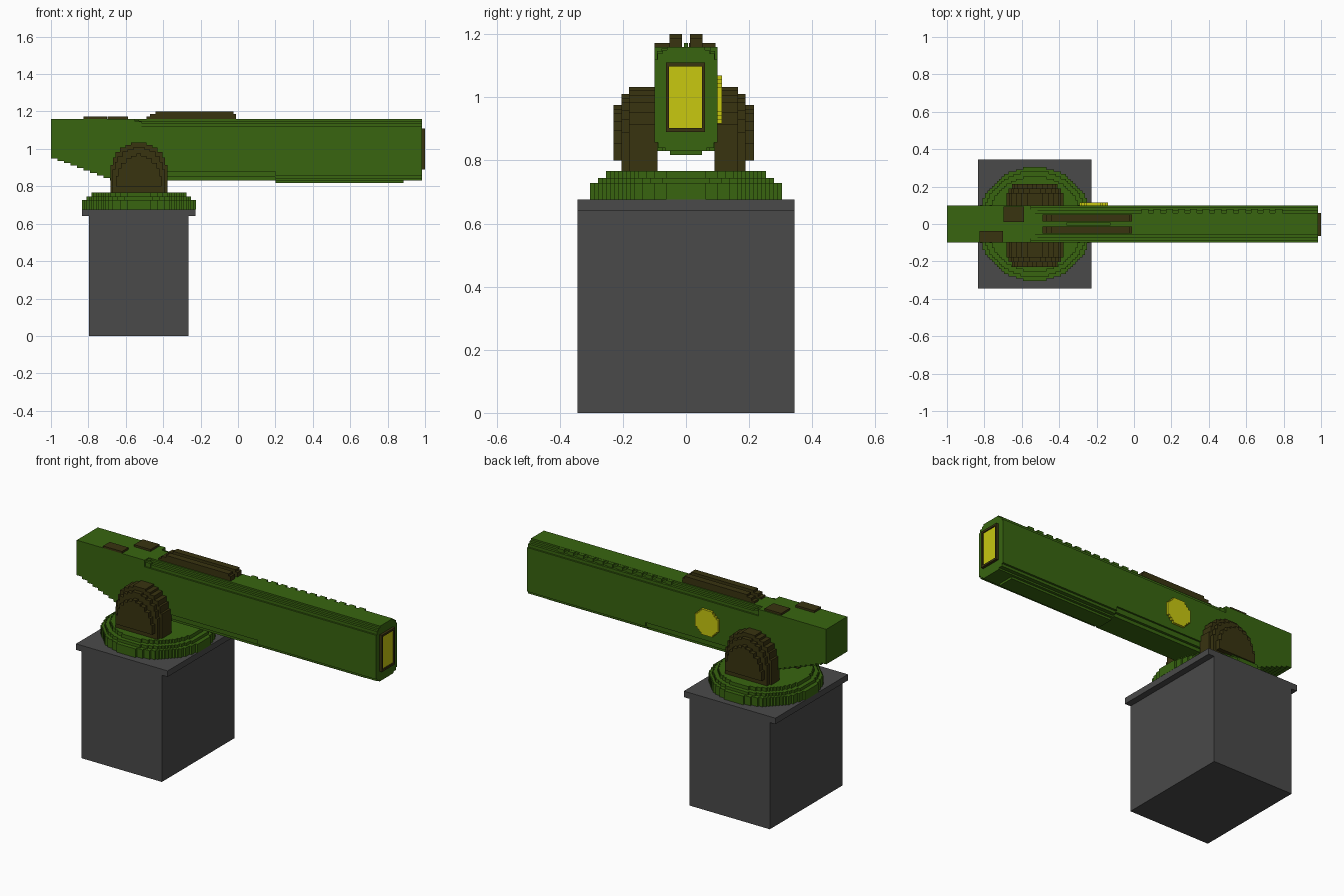
import bpy, bmesh, math

cube = bpy.data.objects.get("Cube")
if cube:
    bpy.data.objects.remove(cube, do_unlink=True)


def material(name, r, g, b):
    m = bpy.data.materials.new(name)
    m.use_nodes = True
    m.diffuse_color = (r, g, b, 1)
    m.node_tree.nodes["Principled BSDF"].inputs["Base Color"].default_value = (r, g, b, 1)
    return m


GREEN = material("olive_green", 0.040, 0.130, 0.005)
BROWN = material("dark_brown", 0.040, 0.033, 0.005)
YELLOW = material("yellow", 0.58, 0.58, 0.005)
GREY = material("dark_grey", 0.068, 0.068, 0.068)

V = 0.0127          # size of one block step
CX = -0.53          # turret axis


def prism(name, pts, axis, a, b, mat):
    """Extrude a 2D outline along an axis from a to b."""
    place = {"x": lambda u, v, d: (d, u, v),
             "y": lambda u, v, d: (u, d, v),
             "z": lambda u, v, d: (u, v, d)}[axis]
    bm = bmesh.new()
    rings = [[bm.verts.new(place(u, v, d)) for u, v in pts] for d in (a, b)]
    n = len(pts)
    bm.faces.new(rings[0])
    bm.faces.new(rings[1])
    for i in range(n):
        j = (i + 1) % n
        bm.faces.new((rings[0][i], rings[0][j], rings[1][j], rings[1][i]))
    bmesh.ops.recalc_face_normals(bm, faces=bm.faces)
    me = bpy.data.meshes.new(name)
    bm.to_mesh(me)
    bm.free()
    me.materials.append(mat)
    ob = bpy.data.objects.new(name, me)
    bpy.context.collection.objects.link(ob)
    return ob


def box(name, x, y, z, mat):
    outline = [(x[0], y[0]), (x[1], y[0]), (x[1], y[1]), (x[0], y[1])]
    return prism(name, outline, "z", z[0], z[1], mat)


def stepped(levels, c=0.0):
    """Symmetric stepped outline from (half width, bottom, top) levels, bottom first."""
    side = [p for w, lo, hi in levels for p in ((w, lo), (w, hi))]
    return [(c + w, z) for w, z in side] + [(c - w, z) for w, z in reversed(side)]


def block_circle(r, cu, cv):
    """Circle outline made of square steps."""
    n = round(r / V)
    rows = {}
    for i in range(-n, n):
        w = V * max(1, round(math.sqrt(max(0, r * r - ((i + 0.5) * V) ** 2)) / V))
        lo = rows[w][-1][0] if w in rows and rows[w][-1][1] == i else None
        if lo is None:
            rows.setdefault(w, []).append([i, i + 1])
        else:
            rows[w][-1][1] = i + 1
    levels = sorted((lo, hi, w) for w, spans in rows.items() for lo, hi in spans)
    return stepped([(w, cv + lo * V, cv + hi * V) for lo, hi, w in levels], cu)


# Pedestal
box("pedestal", (-0.797, -0.264), (-0.344, 0.344), (0, 0.64), GREY)
box("pedestal_cap", (-0.834, -0.226), (-0.344, 0.344), (0.64, 0.676), GREY)

# Turntable tiers
for i, (r, lo, hi) in enumerate([(0.305, 0.676, 0.728), (0.284, 0.728, 0.745), (0.257, 0.745, 0.766)]):
    prism(f"turntable_tier_{i + 1}", block_circle(r, CX, 0), "z", lo, hi, GREEN)


# Mounting arms: arched slabs stacked outward
def arch(w, base, top):
    shape = [(0, 0.12), (0.013, 0.08), (0.026, 0.05), (0.052, 0.025), (0.08, 0.012), (0.11, 0)]
    levels, lo = [], base
    for inset, drop in shape:
        if w - inset < 0.01:
            break
        levels.append((w - inset, lo, top - drop))
        lo = top - drop
    return stepped(levels, CX)


for side, outer, tag in ((1, 0.215, "left"), (-1, 0.230, "right")):
    cuts = [0.09, outer - 0.05, outer - 0.026, outer]
    shapes = [(0.152, 0.766, 1.033), (0.140, 0.766, 1.01), (0.122, 0.80, 0.975)]
    for i, (w, base, top) in enumerate(shapes):
        prism(f"{tag}_arm_layer_{i + 1}", arch(w, base, top), "y", side * cuts[i], side * cuts[i + 1], BROWN)

# Breech: square rear with a stepped underside
breech = [(-0.55, 1.16), (-1.0, 1.16), (-1.0, 0.95)]
steps = 9
for i in range(steps):
    x = -1.0 + (i + 1) * 0.315 / steps
    breech += [(x, 0.95 - i * 0.12 / steps), (x, 0.95 - (i + 1) * 0.12 / steps)]
breech.append((-0.55, 0.83))
prism("breech", breech, "y", -0.1, 0.1, GREEN)
box("breech_shoulder_low", (-0.55, -0.515), (-0.092, 0.092), (1.05, 1.146), GREEN)
box("breech_shoulder_high", (-0.55, -0.53), (-0.078, 0.078), (1.05, 1.154), GREEN)

# Barrel housing with stepped chamfers
top = [(0.09, 1.12, 1.138), (0.075, 1.138, 1.15), (0.06, 1.15, 1.16)]
rear = [(0.075, 0.83, 0.85), (0.09, 0.85, 0.88), (0.1, 0.88, 1.12)] + top
front = [(0.065, 0.83, 0.84), (0.088, 0.84, 0.856), (0.1, 0.856, 1.12)] + top
prism("barrel_rear", stepped(rear), "x", -0.55, 0.2, GREEN)
prism("barrel_front", stepped(front), "x", 0.2, 0.985, GREEN)
box("barrel_keel", (0.2, 0.885), (-0.05, 0.05), (0.817, 0.83), GREEN)

# Ribs along the left upper edge
for i in range(12):
    x = 0.04 + i * 0.065
    box(f"edge_rib_{i + 1}", (x, x + 0.038), (0.055, 0.08), (1.13, 1.159), GREEN)

# Muzzle frame and lens
x0, x1 = 0.985, 1.0
box("muzzle_frame_top", (x0, x1), (-0.064, 0.060), (1.098, 1.11), BROWN)
box("muzzle_frame_bottom", (x0, x1), (-0.064, 0.060), (0.89, 0.902), BROWN)
box("muzzle_frame_left", (x0, x1), (0.050, 0.060), (0.902, 1.098), BROWN)
box("muzzle_frame_right", (x0, x1), (-0.064, -0.054), (0.902, 1.098), BROWN)
box("muzzle_lens", (x0, 0.993), (-0.054, 0.050), (0.902, 1.098), YELLOW)

# Round side light on the left
prism("side_light", block_circle(0.077, -0.216, 0.993), "y", 0.1, 0.114, YELLOW)

# Twin top rails with a stepped rear end
for tag, y in (("left", (0.013, 0.052)), ("right", (-0.052, -0.013))):
    rail = [(-0.49, 1.155), (-0.012, 1.155), (-0.012, 1.187), (-0.025, 1.187), (-0.025, 1.2),
            (-0.44, 1.2), (-0.44, 1.187), (-0.47, 1.187), (-0.47, 1.172), (-0.49, 1.172)]
    prism(f"{tag}_top_rail", rail, "y", y[0], y[1], BROWN)
box("rail_centre_strip", (-0.36, -0.125), (-0.007, 0.007), (1.155, 1.172), GREEN)

# Rear top hatches
box("left_hatch", (-0.697, -0.587), (0.01, 0.094), (1.155, 1.172), BROWN)
box("right_hatch", (-0.825, -0.70), (-0.1, -0.037), (1.16, 1.172), BROWN)
